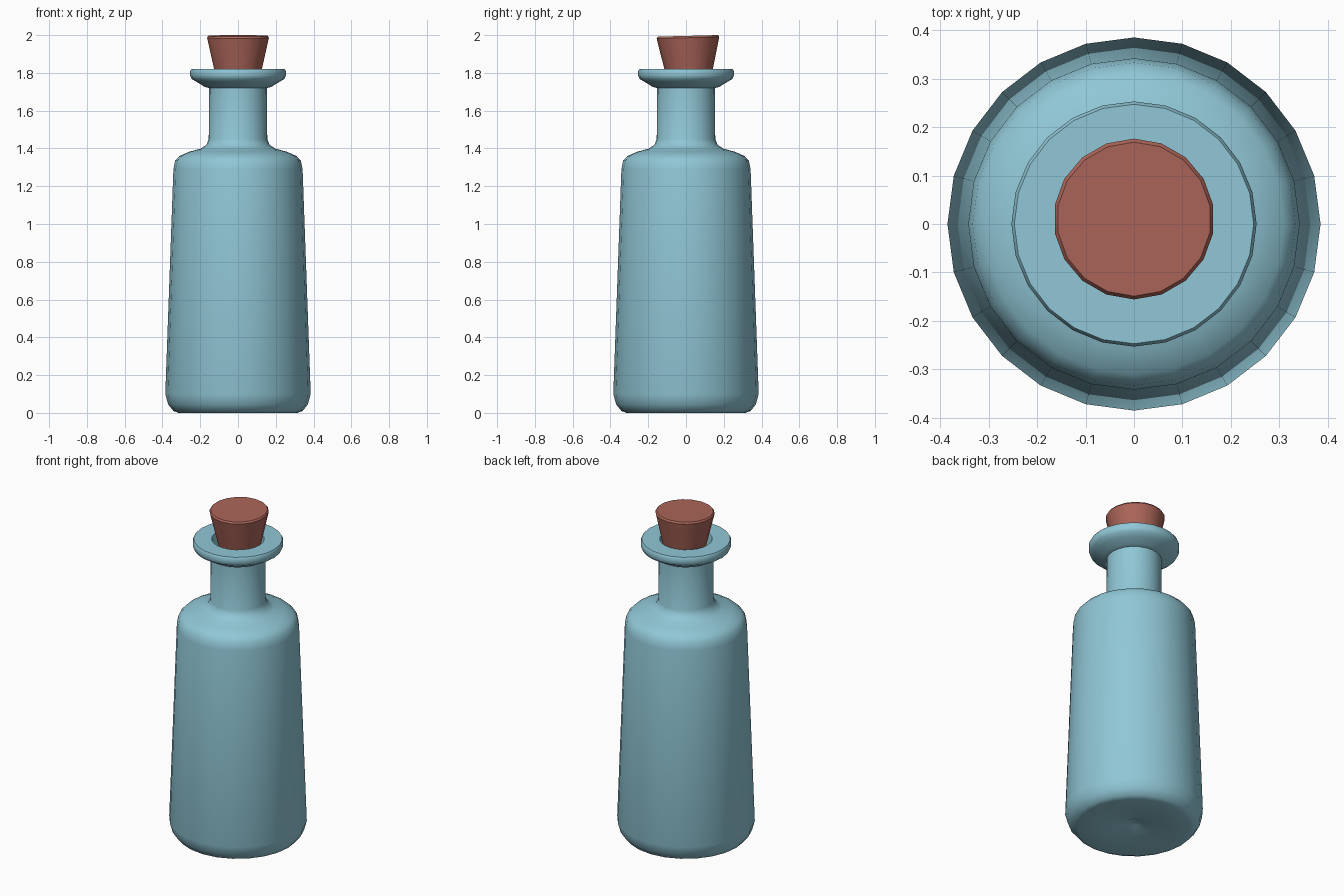
import bpy, bmesh, math
from mathutils import Matrix, Vector

cube = bpy.data.objects.get("Cube")
if cube:
    bpy.data.objects.remove(cube, do_unlink=True)


def make_material(name, colour):
    mat = bpy.data.materials.new(name)
    mat.use_nodes = True
    mat.diffuse_color = colour
    mat.node_tree.nodes["Principled BSDF"].inputs["Base Color"].default_value = colour
    return mat


def lathe(name, profile, sides, mat, angle):
    """Revolve (radius, height) points around z, with a vertex on +y."""
    bm = bmesh.new()
    verts = [bm.verts.new((0, r, z)) for r, z in profile]
    edges = [bm.edges.new(pair) for pair in zip(verts, verts[1:])]
    bmesh.ops.spin(bm, geom=verts + edges, cent=(0, 0, 0), axis=(0, 0, 1),
                   angle=math.tau, steps=sides)
    bmesh.ops.remove_doubles(bm, verts=bm.verts, dist=0.0005)
    bmesh.ops.recalc_face_normals(bm, faces=bm.faces)
    mesh = bpy.data.meshes.new(name)
    bm.to_mesh(mesh)
    bm.free()
    obj = bpy.data.objects.new(name, mesh)
    bpy.context.collection.objects.link(obj)
    mesh.materials.append(mat)
    bpy.ops.object.select_all(action='DESELECT')
    obj.select_set(True)
    bpy.context.view_layer.objects.active = obj
    bpy.ops.object.shade_smooth_by_angle(angle=math.radians(angle))
    return obj


glass = make_material("pale blue glass", (0.28, 0.57, 0.67, 1))
cork = make_material("red brown cork", (0.41, 0.13, 0.10, 1))

# Bottle: dimpled base, tapered body, shoulder, neck, lip and hollow neck
base = [(0, 0.035), (0.03, 0.033), (0.055, 0.022), (0.2, 0.012), (0.315, 0)]
body = [(0.342, 0.01), (0.37, 0.045), (0.385, 0.1), (0.342, 1.29)]
shoulder = [(0.333, 1.335), (0.31, 1.36), (0.26, 1.382), (0.2, 1.398), (0.168, 1.418)]
neck = [(0.155, 1.45), (0.153, 1.72)]
lip = [(0.175, 1.725), (0.215, 1.75), (0.246, 1.768), (0.253, 1.785),
       (0.253, 1.81), (0.247, 1.82)]
inside = [(0.147, 1.82), (0.142, 1.8), (0.142, 1.45), (0, 1.43)]
lathe("bottle", base + body + shoulder + neck + lip + inside, 24, glass, 42)

# Stopper: tapered plug with a bevelled top edge, leaning slightly
stopper = lathe("stopper", [(0, -0.3), (0.1, -0.3), (0.166, -0.01), (0.159, 0), (0, 0)],
                18, cork, 30)
stopper.matrix_world = (Matrix.Translation(Vector((0, 0.01, 1.996)))
                        @ Matrix.Rotation(math.radians(1.5), 4, 'X'))
